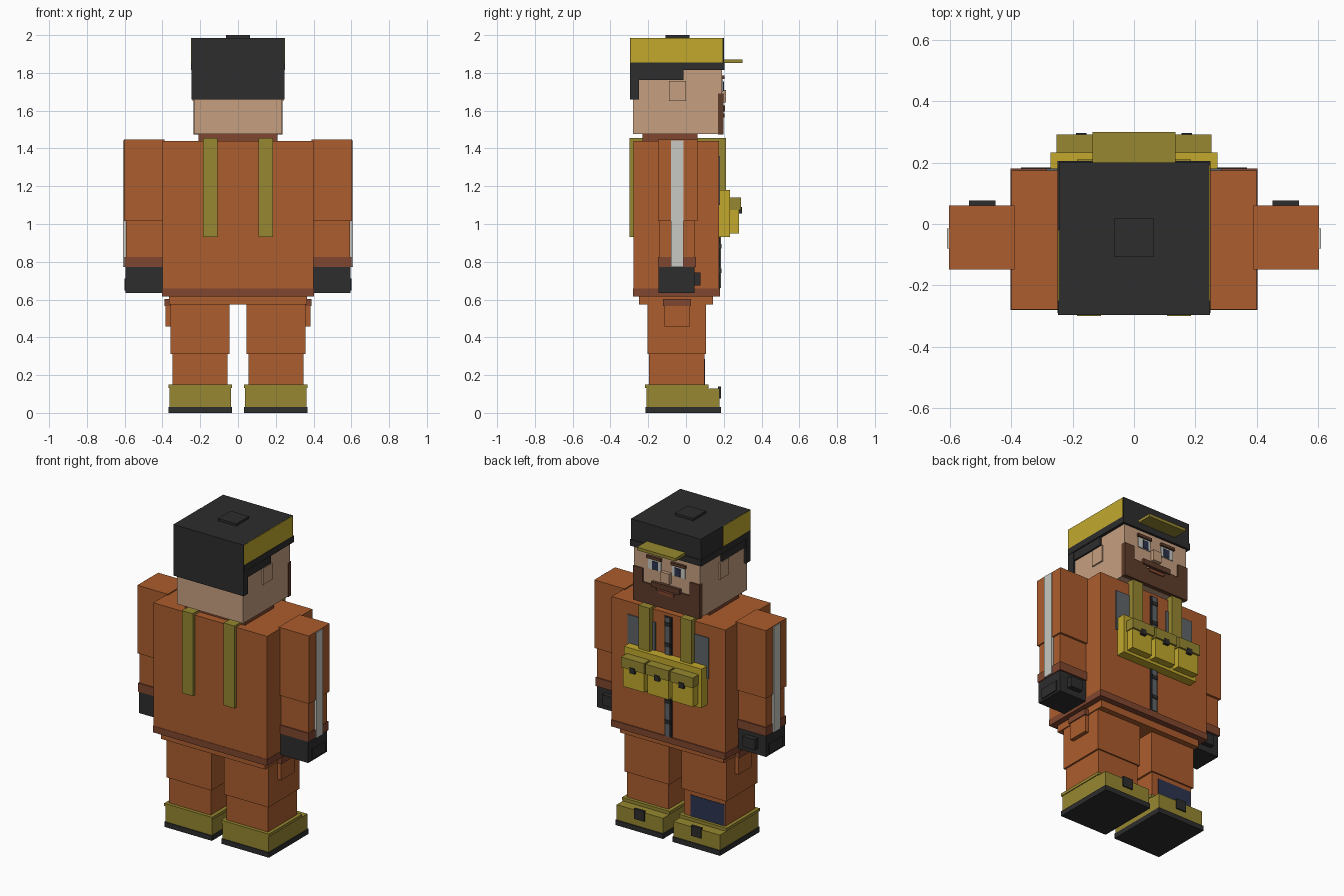
import bpy
import bmesh
from mathutils import Vector

if "Cube" in bpy.data.objects:
    bpy.data.objects.remove(bpy.data.objects["Cube"])


def material(name, code):
    """Flat material from an sRGB hex code, stored as linear values."""
    rgb = [int(code[i:i + 2], 16) / 255 for i in (0, 2, 4)]
    lin = [c / 12.92 if c < 0.04 else ((c + 0.055) / 1.055) ** 2.4 for c in rgb]
    m = bpy.data.materials.new(name)
    m.use_nodes = True
    m.diffuse_color = (*lin, 1)
    bsdf = m.node_tree.nodes["Principled BSDF"]
    bsdf.inputs["Base Color"].default_value = (*lin, 1)
    bsdf.inputs["Roughness"].default_value = 0.9
    return m


orange = material("orange cloth", "AC5D2D")
rust = material("rust trim", "80462F")
olive = material("olive webbing", "968731")
yellow = material("mustard yellow", "C2A92C")
black = material("charcoal black", "2D2D2D")
skin = material("skin", "C6A081")
brown = material("beard brown", "5E3C2B")
pale = material("pale grey", "C9C9C3")
grey = material("slate grey", "60656A")
navy = material("navy blue", "2C3450")


def box(name, mat, x, y, z):
    """Box from its (min, max) range on each axis."""
    lo, hi = (Vector(c) for c in zip(x, y, z))
    mesh = bpy.data.meshes.new(name)
    bm = bmesh.new()
    bmesh.ops.create_cube(bm, size=1)
    for v in bm.verts:
        v.co = Vector([(lo[i] + hi[i]) / 2 + v.co[i] * (hi[i] - lo[i]) for i in range(3)])
    bm.to_mesh(mesh)
    bm.free()
    mesh.materials.append(mat)
    ob = bpy.data.objects.new(name, mesh)
    bpy.context.collection.objects.link(ob)
    return ob


def mid(name, mat, half, y, z):
    """Box centred on x = 0."""
    return box(name, mat, (-half, half), y, z)


def pair(name, mat, x, y, z):
    """Box on both sides of the body."""
    box("left_" + name, mat, x, y, z)
    box("right_" + name, mat, (-x[1], -x[0]), y, z)


# Boots
pair("boot_sole", black, (.033, .368), (-.215, .184), (0, .032))
pair("boot", olive, (.037, .363), (-.21, .115), (.032, .14))
pair("boot_toe", olive, (.037, .363), (.1, .178), (.032, .128))
pair("boot_rim", olive, (.032, .368), (-.216, .118), (.132, .15))
pair("boot_buckle", black, (.165, .235), (.17, .186), (.075, .14))

# Legs
pair("shin", orange, (.055, .347), (-.195, .097), (.14, .32))
pair("thigh", orange, (.044, .358), (-.205, .106), (.313, .6))
pair("thigh_pocket", orange, (.35, .383), (-.115, .02), (.457, .6))
pair("pocket_flap", rust, (.35, .39), (-.122, .026), (.565, .603))
box("right_shin_patch", navy, (-.34, -.1), (.09, .1), (.15, .285))
mid("pelvis", orange, .365, (-.25, .143), (.573, .63))

# Torso
mid("jacket", orange, .4, (-.279, .175), (.655, .144 * 10))
mid("jacket_hem", rust, .402, (-.281, .181), (.617, .658))
mid("collar", rust, .21, (-.23, .062), (1.43, 1.478))
mid("zip_edge", black, .026, (.17, .181), (.658, 1.42))
mid("zip", grey, .015, (.17, .185), (.66, 1.415))
for z in (.74, .87, 1.23, 1.36):
    mid("zip_tab", black, .02, (.18, .189), (z, z + .025))
pair("chest_patch", grey, (.09, .285), (.17, .181), (1.1, 1.36))

# Harness straps
pair("back_strap", olive, (.108, .185), (-.3, -.27), (.932, 1.456))
pair("shoulder_strap", olive, (.109, .184), (-.29, .2), (1.43, 1.455))
pair("front_strap", olive, (.108, .185), (.17, .211), (1.15, 1.456))

# Chest rig with three pouches
mid("chest_rig", yellow, .272, (.17, .233), (.932, 1.18))
for i in (-1, 0, 1):
    c = i * .172
    box("pouch", yellow, (c - .074, c + .074), (.22, .28), (.95, 1.12))
    box("pouch_flap", olive, (c - .08, c + .08), (.22, .292), (1.075, 1.14))
    box("pouch_buckle", black, (c - .017, c + .017), (.28, .297), (1.055, 1.09))

# Arms
pair("upper_arm", orange, (.39, .603), (-.149, .06), (1.015, 1.447))
pair("forearm", orange, (.395, .594), (-.141, .046), (.78, 1.03))
pair("cuff", rust, (.39, .6), (-.148, .054), (.772, .826))
pair("sleeve_stripe", pale, (.58, .609), (-.08, -.014), (.773, 1.443))
pair("glove", black, (.398, .595), (-.145, .045), (.636, .775))
pair("thumb", black, (.452, .537), (.03, .076), (.675, .742))
pair("knuckle_pad", black, (.58, .602), (-.11, .02), (.648, .712))

# Head
mid("head", skin, .232, (-.28, .19), (1.477, 1.83))
pair("ear", skin, (.22, .241), (-.09, 0), (1.652, 1.756))
mid("nose", skin, .03, (.18, .212), (1.643, 1.71))
mid("jaw_beard", brown, .235, (.17, .199), (1.474, 1.58))
pair("cheek_beard", brown, (.165, .235), (.17, .199), (1.57, 1.69))
pair("moustache_side", brown, (.07, .17), (.18, .199), (1.57, 1.605))
mid("moustache", brown, .1, (.18, .207), (1.595, 1.628))
mid("mouth", rust, .055, (.18, .205), (1.563, 1.584))
pair("eye", pale, (.04, .13), (.18, .196), (1.7, 1.765))
pair("pupil", navy, (.058, .098), (.19, .2), (1.703, 1.755))
pair("eyebrow", brown, (.035, .137), (.18, .205), (1.767, 1.785))

# Cap
mid("cap", black, .245, (-.29, .2), (1.815, 1.985))
mid("cap_band", black, .25, (-.29, .205), (1.815, 1.855))
mid("cap_back", black, .247, (-.296, -.25), (1.66, 1.985))
pair("cap_side", black, (.2, .243), (-.28, -.014), (1.762, 1.82))
mid("cap_button", black, .064, (-.108, .019), (1.97, 2))
mid("cap_brim", olive, .135, (.19, .3), (1.853, 1.872))
box("left_cap_panel", yellow, (.24, .248), (-.294, .193), (1.853, 1.984))
box("right_cap_panel", yellow, (-.248, -.24), (-.294, -.02), (1.853, 1.984))
